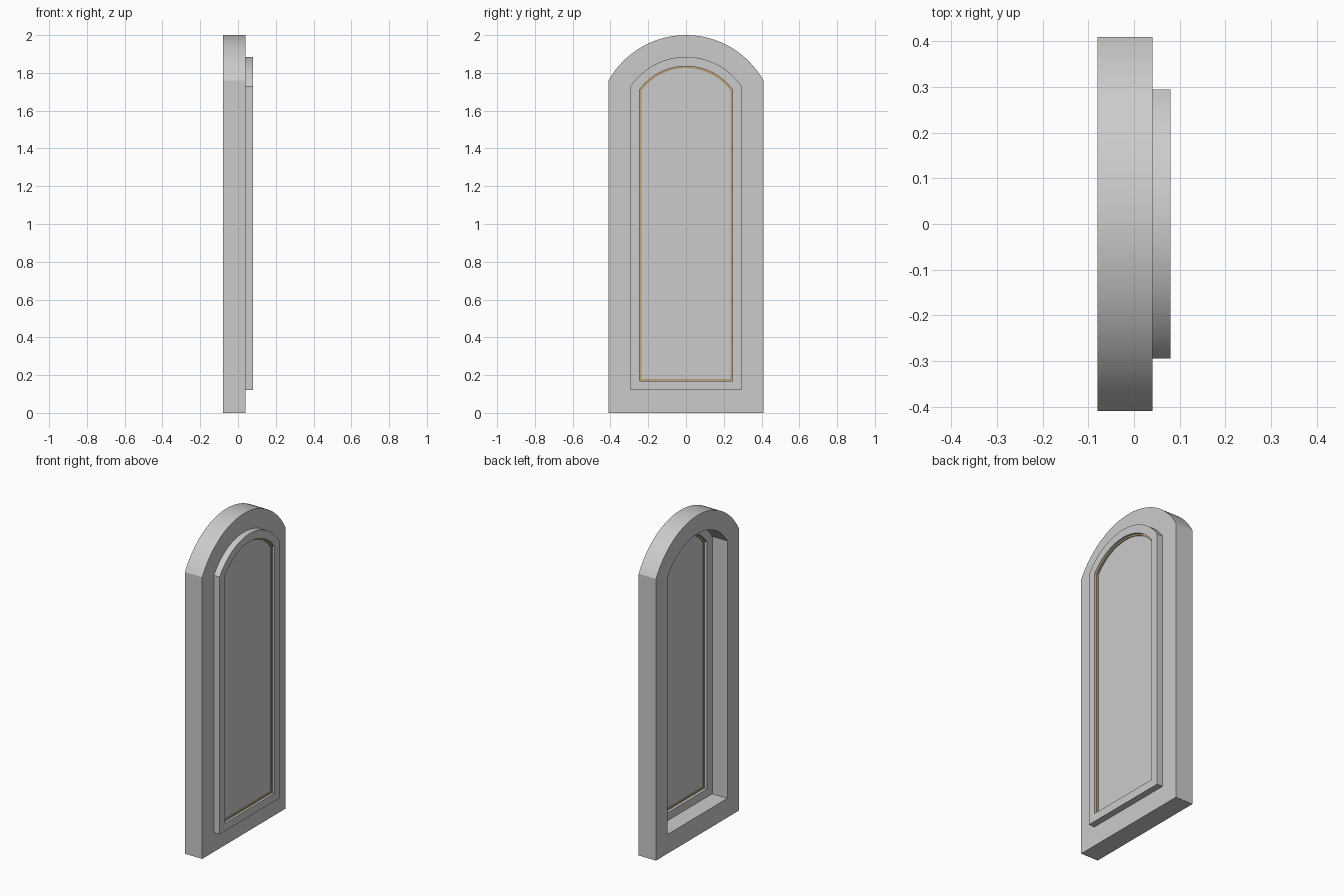
import bpy, bmesh, math

if "Cube" in bpy.data.objects:
    bpy.data.objects.remove(bpy.data.objects["Cube"])

ARC_Z = 1.53      # shared centre height of all the concentric arches
SEGMENTS = 32


def arch(half, bottom, radius):
    """Closed (y, z) outline: straight sides, flat base, segmental arch on top."""
    a = math.asin(half / radius)
    pts = [(-half, bottom), (half, bottom)]
    for i in range(SEGMENTS + 1):
        t = a - 2 * a * i / SEGMENTS
        pts.append((radius * math.sin(t), ARC_Z + radius * math.cos(t)))
    return pts


def finish(name, bm, colour=None):
    bmesh.ops.recalc_face_normals(bm, faces=bm.faces)
    mesh = bpy.data.meshes.new(name)
    bm.to_mesh(mesh)
    bm.free()
    ob = bpy.data.objects.new(name, mesh)
    bpy.context.collection.objects.link(ob)
    if colour:
        mat = bpy.data.materials.new(name + "_material")
        mat.diffuse_color = colour
        mat.use_nodes = True
        mat.node_tree.nodes["Principled BSDF"].inputs["Base Color"].default_value = mat.diffuse_color
        mesh.materials.append(mat)
    bpy.ops.object.select_all(action='DESELECT')
    ob.select_set(True)
    bpy.context.view_layer.objects.active = ob
    bpy.ops.object.shade_smooth_by_angle(angle=math.radians(20))
    return ob


def ring(name, outer, inner, x0, x1, colour=None):
    """Arched frame with rectangular section between two outlines."""
    bm = bmesh.new()
    loops = [[bm.verts.new((x, y, z)) for y, z in pts]
             for x, pts in ((x0, outer), (x1, outer), (x1, inner), (x0, inner))]
    n = len(outer)
    for k in range(4):
        a, b = loops[k], loops[(k + 1) % 4]
        for i in range(n):
            j = (i + 1) % n
            bm.faces.new((a[i], a[j], b[j], b[i]))
    return finish(name, bm, colour)


def slab(name, outline, x0, x1):
    """Solid arched panel."""
    bm = bmesh.new()
    face = bm.faces.new([bm.verts.new((x0, y, z)) for y, z in outline])
    ext = bmesh.ops.extrude_face_region(bm, geom=[face], use_keep_orig=True)
    moved = [v for v in ext["geom"] if isinstance(v, bmesh.types.BMVert)]
    bmesh.ops.translate(bm, verts=moved, vec=(x1 - x0, 0, 0))
    return finish(name, bm)


# Concentric outlines, from the wall side inwards
wall_edge = arch(0.41, 0.0, 0.47)
sash_edge = arch(0.295, 0.12, 0.355)
seal_edge = arch(0.245, 0.17, 0.305)
pane_edge = arch(0.235, 0.18, 0.295)

# Outer surround, protruding sash, bronze seal and pane
ring("outer_frame", wall_edge, sash_edge, -0.08, 0.04)
ring("sash_frame", sash_edge, seal_edge, 0.025, 0.08)
ring("glazing_seal", seal_edge, pane_edge, 0.042, 0.066, (0.5, 0.35, 0.18, 1))
slab("window_pane", pane_edge, 0.048, 0.06)
